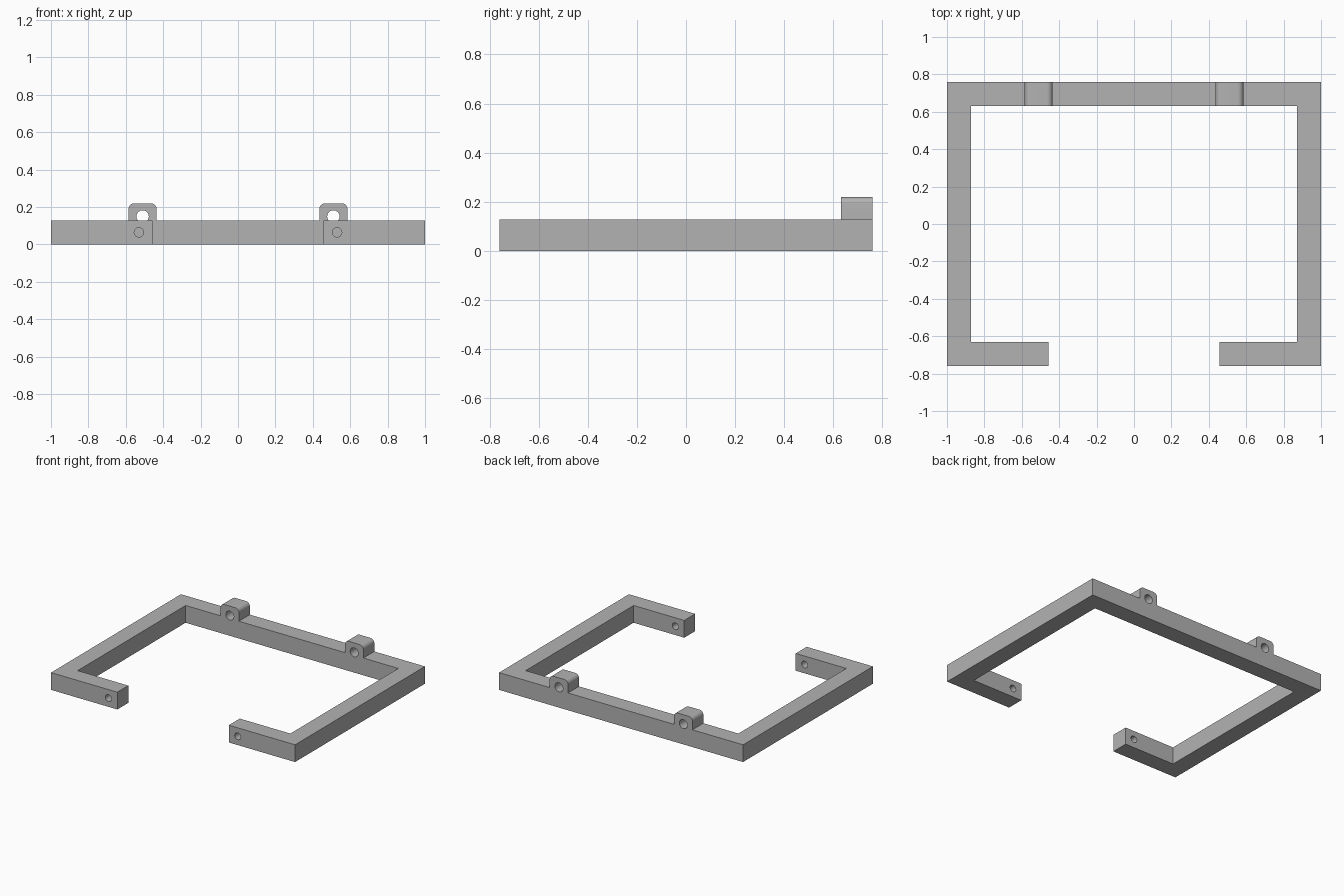
import bpy, bmesh, math
from mathutils import Vector

cube = bpy.data.objects.get("Cube")
if cube:
    bpy.data.objects.remove(cube, do_unlink=True)

HALF_X, HALF_Y, BAR = 1.0, 0.76, 0.128
ARM_END = 0.457
LUG_X, LUG_HALF, LUG_TOP, LUG_RADIUS = 0.51, 0.075, 0.22, 0.03

grey = bpy.data.materials.new("plain grey")
grey.use_nodes = True
colour = (0.45, 0.45, 0.45, 1)
grey.diffuse_color = colour
grey.node_tree.nodes["Principled BSDF"].inputs["Base Color"].default_value = colour


def prism(name, outline, direction):
    """Extrude a closed flat outline along a direction."""
    mesh = bpy.data.meshes.new(name)
    bm = bmesh.new()
    face = bm.faces.new([bm.verts.new(p) for p in outline])
    extruded = bmesh.ops.extrude_face_region(bm, geom=[face])["geom"]
    moved = [v for v in extruded if isinstance(v, bmesh.types.BMVert)]
    bmesh.ops.translate(bm, verts=moved, vec=Vector(direction))
    bmesh.ops.recalc_face_normals(bm, faces=bm.faces)
    bm.to_mesh(mesh)
    bm.free()
    mesh.materials.append(grey)
    obj = bpy.data.objects.new(name, mesh)
    bpy.context.collection.objects.link(obj)
    return obj


def arc(x, y, z, radius, start, end, steps):
    angles = [math.radians(start + (end - start) * i / steps) for i in range(steps + 1)]
    return [(x + radius * math.cos(a), y, z + radius * math.sin(a)) for a in angles]


def combine(target, tool, operation):
    mod = target.modifiers.new(operation, "BOOLEAN")
    mod.operation, mod.solver, mod.object = operation, "EXACT", tool
    bpy.context.view_layer.objects.active = target
    bpy.ops.object.modifier_apply(modifier=mod.name)
    bpy.data.objects.remove(tool, do_unlink=True)


# Open rectangular frame: right half outline, mirrored to the left
inner_x, inner_y = HALF_X - BAR, HALF_Y - BAR
half = [(ARM_END, -HALF_Y), (HALF_X, -HALF_Y), (HALF_X, HALF_Y)]
inside = [(inner_x, inner_y), (inner_x, -inner_y), (ARM_END, -inner_y)]
outline = half + [(-x, y) for x, y in reversed(half)]
outline += [(-x, y) for x, y in reversed(inside)] + inside
frame = prism("open_frame", [(x, y, 0) for x, y in outline], (0, 0, BAR))

for side in (-1, 1):
    # Rounded lug standing on the back bar
    x = side * LUG_X
    corner = LUG_HALF - LUG_RADIUS
    z = LUG_TOP - LUG_RADIUS
    low = BAR / 2
    profile = [(x - LUG_HALF, inner_y, low), (x + LUG_HALF, inner_y, low)]
    profile += arc(x + corner, inner_y, z, LUG_RADIUS, 0, 90, 8)
    profile += arc(x - corner, inner_y, z, LUG_RADIUS, 90, 180, 8)
    combine(frame, prism("lug", profile, (0, BAR, 0)), "UNION")

    # Through holes in the lug and in the front arm
    for name, hx, hy, hz, r in (("lug_hole", LUG_X, inner_y, 0.15, 0.033),
                                ("arm_hole", 0.53, -HALF_Y, 0.065, 0.025)):
        ring = arc(side * hx, hy - 0.05, hz, r, 0, 360, 32)[:-1]
        combine(frame, prism(name, ring, (0, BAR + 0.1, 0)), "DIFFERENCE")

bpy.ops.object.select_all(action="DESELECT")
frame.select_set(True)
bpy.context.view_layer.objects.active = frame
bpy.ops.object.shade_smooth_by_angle(angle=math.radians(30))
